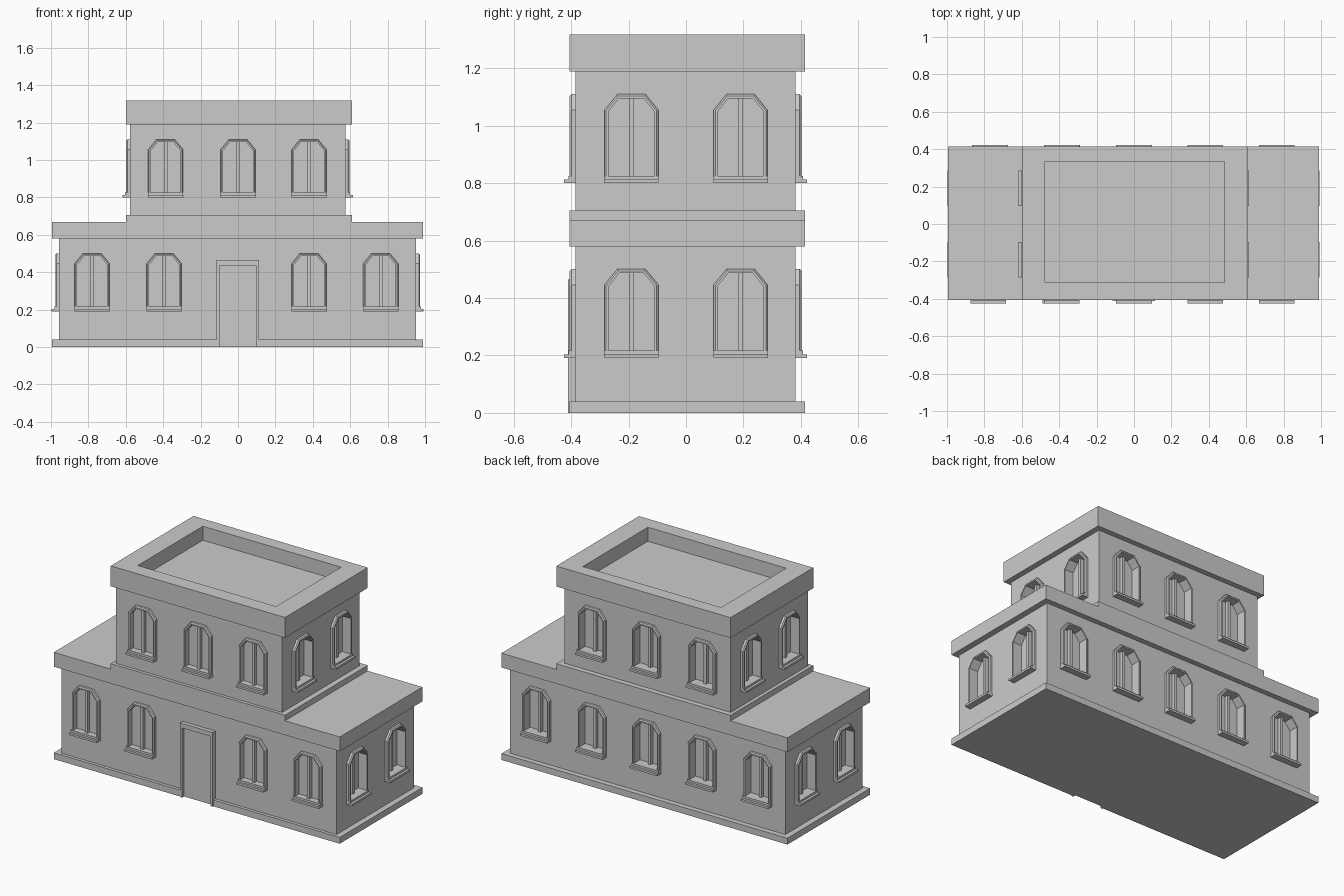
import bpy, bmesh
from math import pi
from mathutils import Matrix, Vector

if "Cube" in bpy.data.objects:
    bpy.data.objects.remove(bpy.data.objects["Cube"])


def loft(bm, loops):
    """Skin a list of equal-length closed loops and cap both ends."""
    rings = [[bm.verts.new(p) for p in loop] for loop in loops]
    n = len(rings[0])
    for a, b in zip(rings, rings[1:]):
        for i in range(n):
            j = (i + 1) % n
            bm.faces.new((a[i], a[j], b[j], b[i]))
    bm.faces.new(rings[0])
    bm.faces.new(rings[-1])


def rect(x0, x1, y0, y1, z):
    return [(x0, y0, z), (x1, y0, z), (x1, y1, z), (x0, y1, z)]


def box(bm, x0, x1, y0, y1, z0, z1):
    loft(bm, [rect(x0, x1, y0, y1, z0), rect(x0, x1, y0, y1, z1)])


def to_mesh(name, bm):
    bmesh.ops.recalc_face_normals(bm, faces=bm.faces)
    me = bpy.data.meshes.new(name)
    bm.to_mesh(me)
    bm.free()
    return me


def add(name, data):
    ob = bpy.data.objects.new(name, data if isinstance(data, bpy.types.Mesh) else to_mesh(name, data))
    bpy.context.collection.objects.link(ob)
    return ob


def add_box(name, *dims):
    bm = bmesh.new()
    box(bm, *dims)
    return add(name, bm)


def add_loft(name, loops):
    bm = bmesh.new()
    loft(bm, loops)
    return add(name, bm)


# Window outline: clipped upper corners, inset by o, at depth y (inward positive)
W, H = 0.094, 0.298
def arch(o, y):
    w, t, c = W - o, H - o, 0.049 - 0.45 * o
    s = 0.243 - 0.4 * o
    return [(-w, y, o), (w, y, o), (w, y, s), (c, y, t), (-c, y, t), (-w, y, s)]


def window_mesh(depth):
    bm = bmesh.new()
    # moulded frame, reveal and pane
    loft(bm, [arch(0, depth + 0.01), arch(0, -0.014), arch(0.006, -0.02),
              arch(0.014, -0.02), arch(0.014, depth)])
    # mullion, sill and sill step
    box(bm, -0.009, 0.009, depth - 0.022, depth + 0.004, 0.01, H - 0.01)
    box(bm, -W - 0.001, W + 0.001, -0.04, 0.01, -0.012, 0.001)
    box(bm, -W, W, -0.025, 0.01, 0, 0.014)
    return to_mesh("window", bm)


SHALLOW, DEEP = 0.015, 0.04
meshes = {d: window_mesh(d) for d in (SHALLOW, DEEP)}


def storey(name, x0, x1, z0, z1, zwin, front, back):
    """Wall block with window openings cut and windows fitted on all sides."""
    y0, y1 = -0.385, 0.382
    wall = add_box(name + "_wall", x0, x1, y0, y1, z0, z1)
    spots = [((x, y0), 0, SHALLOW) for x in front]
    spots += [((x, y1), pi, DEEP) for x in back]
    spots += [((x1, y), pi / 2, DEEP) for y in (-0.19, 0.19)]
    spots += [((x0, y), -pi / 2, DEEP) for y in (-0.19, 0.19)]
    cut = bmesh.new()
    for (x, y), ang, d in spots:
        m = Matrix.Translation((x, y, zwin)) @ Matrix.Rotation(ang, 4, 'Z')
        loft(cut, [[m @ Vector(p) for p in arch(0.008, yy)] for yy in (-0.05, d + 0.005)])
        add(name + "_window", meshes[d]).matrix_world = m
    cutter = add(name + "_cutter", cut)
    cutter.hide_render = True
    mod = wall.modifiers.new("openings", 'BOOLEAN')
    mod.operation, mod.solver, mod.object = 'DIFFERENCE', 'EXACT', cutter
    bpy.context.view_layer.objects.active = wall
    bpy.ops.object.modifier_apply(modifier=mod.name)
    bpy.data.objects.remove(cutter)


storey("lower", -0.957, 0.953, 0.03, 0.6, 0.203,
       (-0.78, -0.395, 0.38, 0.763), (-0.77, -0.385, 0, 0.38, 0.763))
storey("upper", -0.578, 0.575, 0.69, 1.2, 0.812, (-0.387, 0, 0.38), (-0.387, 0, 0.38))

# Plinth, notched for the doorway
Y0, Y1 = -0.405, 0.415
plan = [(-0.995, Y0), (-0.1, Y0), (-0.1, -0.3), (0.097, -0.3),
        (0.097, Y0), (0.99, Y0), (0.99, Y1), (-0.995, Y1)]
add_loft("plinth", [[(x, y, z) for x, y in plan] for z in (0, 0.04)])

# Lower roof slab and the footing of the upper storey
add_box("lower_cornice", -0.995, 0.99, Y0, Y1, 0.58, 0.67)
add_box("upper_footing", -0.6, 0.61, Y0, Y1, 0.6, 0.705)

# Parapet with sunken roof
outer, inner = (-0.6, 0.61, Y0, Y1), (-0.477, 0.483, -0.312, 0.333)
add_loft("parapet", [rect(*outer, 1.19), rect(*outer, 1.318),
                     rect(*inner, 1.318), rect(*inner, 1.23)])

# Door panel and its surround
add_box("door", -0.1, 0.097, -0.392, -0.29, 0, 0.44)
jambs = [(-0.115, 0), (-0.115, 0.465), (0.112, 0.465), (0.112, 0),
         (0.097, 0), (0.097, 0.437), (-0.1, 0.437), (-0.1, 0)]
add_loft("door_frame", [[(x, y, z) for x, z in jambs] for y in (-0.36, -0.411)])
